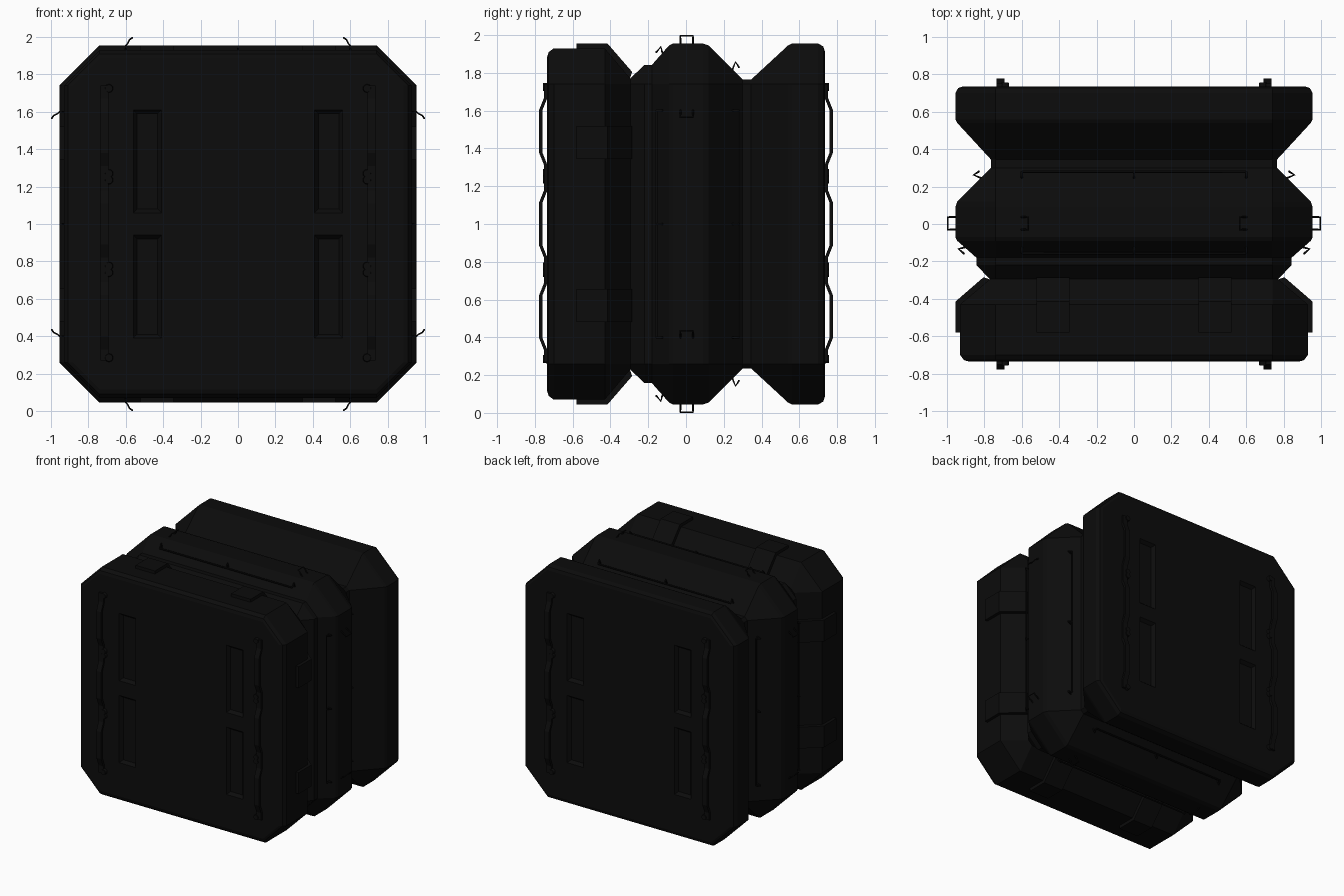
import bpy, bmesh
from math import radians
from mathutils import Matrix, Vector

cube = bpy.data.objects.get("Cube")
if cube:
    bpy.data.objects.remove(cube, do_unlink=True)

black = bpy.data.materials.new("matte_black")
black.use_nodes = True
COLOR = (0.0035, 0.0035, 0.0035, 1)
black.diffuse_color = COLOR
bsdf = black.node_tree.nodes["Principled BSDF"]
bsdf.inputs["Base Color"].default_value = COLOR
bsdf.inputs["Roughness"].default_value = 0.7

# The crate is four-sided: details are made on the top and turned about its axis
SIDES = [Matrix.Translation((0, 0, 1)) @ Matrix.Rotation(radians(90 * k), 4, 'Y') for k in range(4)]
CORNER = 0.74


def finish(name, bm):
    bmesh.ops.recalc_face_normals(bm, faces=bm.faces)
    mesh = bpy.data.meshes.new(name)
    bm.to_mesh(mesh)
    bm.free()
    mesh.materials.append(black)
    ob = bpy.data.objects.new(name, mesh)
    bpy.context.collection.objects.link(ob)
    return ob


def loft(bm, rings):
    """Skin a list of equal-length point rings and cap both ends."""
    rows = [[bm.verts.new(p) for p in ring] for ring in rings]
    n = len(rows[0])
    for a, b in zip(rows, rows[1:]):
        for i in range(n):
            bm.faces.new((a[i], a[(i + 1) % n], b[(i + 1) % n], b[i]))
    bm.faces.new(rows[0])
    bm.faces.new(rows[-1])


def octagon(y, h):
    c = min(CORNER, h - 0.02)
    pts = [(c, h), (h, c), (h, -c), (c, -h), (-c, -h), (-h, -c), (-h, c), (-c, h)]
    return [(x, y, z + 1) for x, z in pts]


def section(name, profile):
    bm = bmesh.new()
    loft(bm, [octagon(y, h) for y, h in profile])
    return finish(name, bm)


def tubes(name, paths, radius):
    """Repeat wire paths on all four sides."""
    cu = bpy.data.curves.new(name, 'CURVE')
    cu.dimensions = '3D'
    cu.bevel_depth = radius
    cu.bevel_resolution = 1
    cu.use_fill_caps = True
    for m in SIDES:
        for path in paths:
            sp = cu.splines.new('POLY')
            sp.points.add(len(path) - 1)
            for pt, p in zip(sp.points, path):
                pt.co = (*(m @ Vector(p)), 1)
    cu.materials.append(black)
    ob = bpy.data.objects.new(name, cu)
    bpy.context.collection.objects.link(ob)
    bpy.ops.object.select_all(action='DESELECT')
    ob.select_set(True)
    bpy.context.view_layer.objects.active = ob
    bpy.ops.object.convert(target='MESH')


# Body sections
front = section("front_section", [(-.735, .885), (-.727, .91), (-.70, .93), (-.43, .93), (-.295, .77)])
section("middle_section", [(-.295, .77), (-.22, .843), (-.18, .843), (-.09, .945), (-.07, .955),
                           (.09, .955), (.12, .945), (.30, .765), (.33, .765)])
rear = section("rear_section", [(.32, .765), (.345, .765), (.54, .945), (.56, .955),
                                (.70, .955), (.727, .94), (.735, .915)])

# Tapered panel recesses in both end faces
for body, s in ((front, -1), (rear, 1)):
    bm = bmesh.new()
    for side in (-1, 1):
        for z0, z1 in ((.39, .94), (1.06, 1.61)):
            rings = []
            for y, g in ((.71, -.02), (.76, .02)):
                x0, x1 = .41 - g, .56 + g
                rings.append([(side * x, s * y, z) for x, z in
                              ((x0, z0 - g), (x1, z0 - g), (x1, z1 + g), (x0, z1 + g))])
            loft(bm, rings)
    cutter = finish("recess_cutter", bm)
    cutter.hide_render = True
    mod = body.modifiers.new("recesses", 'BOOLEAN')
    mod.operation = 'DIFFERENCE'
    mod.object = cutter
    bpy.context.view_layer.objects.active = body
    bpy.ops.object.modifier_apply(modifier=mod.name)
    bpy.data.objects.remove(cutter, do_unlink=True)

# Raised latch plates wrapping the front section's shoulder
bm = bmesh.new()
plate = [(-.58, .92), (-.58, .955), (-.415, .955), (-.285, .805), (-.30, .76), (-.43, .92)]
for m in SIDES:
    for s in (-1, 1):
        loft(bm, [[m @ Vector((s * x, y, z)) for y, z in plate] for x in (.345, .52)])
finish("latch_plates", bm)

# Wavy straps on the end faces
path = [(.27, .737), (.33, .737)]
for zc in (.51, 1.0, 1.49):
    path += [(zc - .18, .737), (zc - .11, .765), (zc + .11, .765), (zc + .18, .737)]
path += [(1.67, .737), (1.74, .737)]
bm = bmesh.new()
for end in (-1, 1):
    for side in (-1, 1):
        loft(bm, [[(side * x, end * (y + t), z) for x, t in
                   ((.692, -.004), (.735, -.004), (.735, .014), (.692, .014))] for z, y in path])
finish("end_straps", bm)

# Round strap fasteners
bm = bmesh.new()
for end in (-1, 1):
    for side in (-1, 1):
        for z in (.285, .74, .775, 1.235, 1.27, 1.725):
            bmesh.ops.create_cone(bm, cap_ends=True, segments=12, radius1=.024, radius2=.02, depth=.03,
                                  matrix=Matrix.Translation((side * .69, end * .742, z))
                                  @ Matrix.Rotation(radians(-90 * end), 4, 'X'))
finish("strap_fasteners", bm)

# Tilted wire loops on the middle section
loops = []
for s in (-1, 1):
    leg = [(.605, .95), (.59, .965), (.58, .985), (.565, .996)]
    loops.append([(s * x, -.03, z) for x, z in leg] + [(s * x, .037, z) for x, z in reversed(leg)])
tubes("tie_down_loops", loops, .005)

# Long rails on the middle section's slopes, each with three hooked feet
rails = []
for hook in ([(-.125, .905), (-.133, .938), (-.157, .91)], [(.245, .815), (.262, .858), (.28, .83)]):
    rails.append([(x, *hook[-1]) for x in (-.6, .6)])
    rails += [[(x, y, z) for y, z in hook] for x in (-.6, 0, .6)]
tubes("slope_rails", rails, .006)
